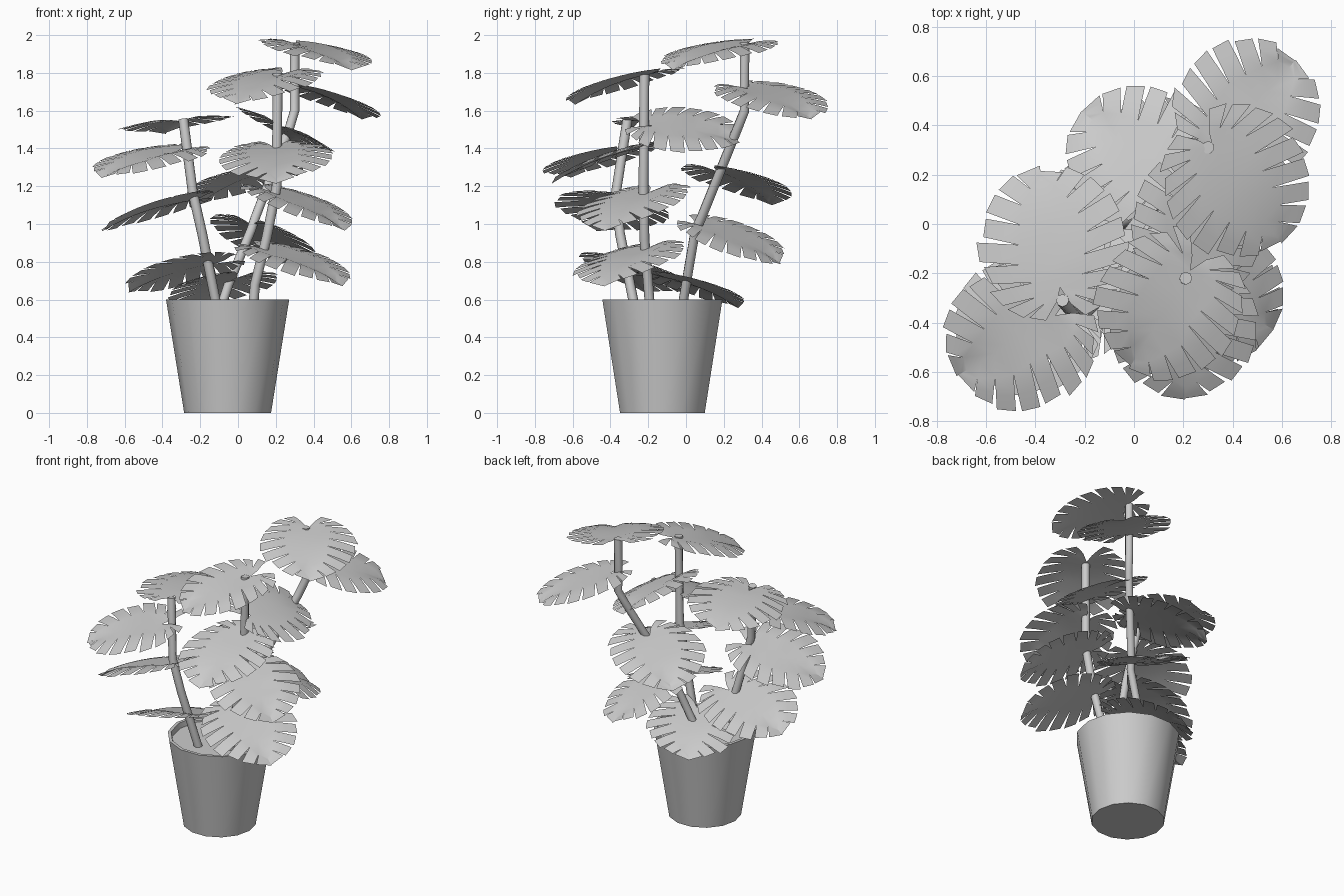
import bpy, bmesh, math, random
from mathutils import Vector, Matrix

if "Cube" in bpy.data.objects:
    bpy.data.objects.remove(bpy.data.objects["Cube"])

random.seed(4)


def make_object(name, bm, smooth=35):
    me = bpy.data.meshes.new(name)
    bm.to_mesh(me)
    bm.free()
    ob = bpy.data.objects.new(name, me)
    bpy.context.collection.objects.link(ob)
    bpy.ops.object.select_all(action='DESELECT')
    ob.select_set(True)
    bpy.context.view_layer.objects.active = ob
    bpy.ops.object.shade_smooth_by_angle(angle=math.radians(smooth))
    return ob


def lathe(name, profile, center, sides):
    bm = bmesh.new()
    rings = []
    for r, z in profile:
        rings.append([bm.verts.new((center[0] + r * math.cos(2 * math.pi * i / sides),
                                    center[1] + r * math.sin(2 * math.pi * i / sides), z))
                      for i in range(sides)])
    for a, b in zip(rings, rings[1:]):
        for i in range(sides):
            j = (i + 1) % sides
            bm.faces.new((a[i], a[j], b[j], b[i]))
    bm.faces.new(rings[0][::-1])   # bottom
    bm.faces.new(rings[-1])        # soil
    return make_object(name, bm)


# Tapered pot with a thin rim and the soil just below it
lathe("pot", [(0.23, 0), (0.326, 0.6), (0.305, 0.6), (0.298, 0.565)], (-0.055, -0.125), 14)


# Stems: round bars along a few bend points
def stem(name, pts, radius=0.026):
    cu = bpy.data.curves.new(name, 'CURVE')
    cu.dimensions = '3D'
    cu.bevel_depth = radius
    cu.bevel_resolution = 2
    cu.use_fill_caps = True
    sp = cu.splines.new('POLY')
    sp.points.add(len(pts) - 1)
    for p, co in zip(sp.points, pts):
        p.co = (*co, 1)
        p.radius = 1
    ob = bpy.data.objects.new(name, cu)
    bpy.context.collection.objects.link(ob)


stem("stem_left", [(-0.11, -0.27, 0.55), (-0.19, -0.35, 0.95), (-0.24, -0.37, 1.17), (-0.29, -0.31, 1.555)])
stem("stem_right", [(0.08, -0.19, 0.55), (0.09, -0.2, 0.68), (0.15, -0.22, 0.92),
                    (0.205, -0.225, 1.2), (0.21, -0.22, 1.8)])
stem("stem_back", [(-0.09, -0.02, 0.56), (-0.05, 0.0, 0.68), (0.07, 0.05, 0.97), (0.09, 0.08, 1.03),
                   (0.27, 0.27, 1.5), (0.3, 0.31, 1.6), (0.3, 0.31, 1.96)])


# Split leaf: u runs base to tip, v sideways, centred on the blade
def leaf(name, center, heading, slope, size=1.0, fingers=9):
    bm = bmesh.new()

    def vert(p):
        u, v = p
        z = 0.018 - 0.3 * (u * u + v * v) - 0.12 * max(0, u) ** 2 - 0.02 * math.exp(-(v / 0.04) ** 2)
        return bm.verts.new((u, v, z))

    def rim(t, k=1.0):
        return Vector((0.325 * math.cos(t), 0.305 * math.sin(t))) * k

    def rib(t):
        return Vector((0.27 - 0.44 * min(1, t / math.radians(125)), 0))

    end = math.radians(168)
    for side in (1, -1):
        ts = [end * (i / fingers) ** 0.95 for i in range(fingers + 1)]
        flip = Vector((1, side))
        ribs = [vert(rib(t)) for t in ts]
        inner2d = [rib(t).lerp(rim(t), random.uniform(0.36, 0.5)) for t in ts]
        inner = [vert(p * flip) for p in inner2d]
        for i in range(fingers):
            d = ts[i + 1] - ts[i]
            g0 = 0 if i == 0 else 0.12
            sweep = -0.12 * d
            t0, t1 = ts[i] + d * g0, ts[i + 1] - d * 0.12
            k = random.uniform(0.95, 1.03)
            if i:
                t0, t1 = t0 + sweep, t1 + sweep
            o0, o1 = rim(t0, k), rim(t1, k * 0.98)
            m0 = inner2d[i].lerp(o0, 0.55)
            m1 = inner2d[i + 1].lerp(o1, 0.55)
            a, b, c, e = (vert(p * flip) for p in (m0, m1, o0, o1))
            quads = [(ribs[i], inner[i], inner[i + 1], ribs[i + 1]),
                     (inner[i], a, b, inner[i + 1]), (a, c, e, b)]
            for q in quads:
                bm.faces.new(q if side == 1 else q[::-1])
    bmesh.ops.remove_doubles(bm, verts=bm.verts, dist=0.0005)
    bmesh.ops.dissolve_degenerate(bm, dist=0.0001, edges=bm.edges)

    # Tilt the blade to its slope and turn it to its heading
    n = Vector((-slope[0], -slope[1], 1)).normalized()
    f = Vector((heading[0], heading[1], 0))
    f = (f - n * f.dot(n)).normalized()
    s = n.cross(f)
    rot = Matrix((f, s, n)).transposed().to_4x4()
    bmesh.ops.transform(bm, verts=bm.verts,
                        matrix=Matrix.Translation(center) @ rot @ Matrix.Scale(size, 4))
    bmesh.ops.recalc_face_normals(bm, faces=bm.faces)
    if sum(fc.normal.z for fc in bm.faces) < 0:
        bmesh.ops.reverse_faces(bm, faces=bm.faces)
    make_object(name, bm, 60)


# Leaves: blade centre, heading, slope in x and y
leaves = [
    ((0.42, 0.17, 1.925), (0.12, -0.16), (-0.17, 0.14)),
    ((0.46, 0.45, 1.68), (0.16, 0.16), (-0.28, -0.12)),
    ((0.14, -0.33, 1.76), (-0.08, -0.13), (0.12, 0.24)),
    ((0.25, -0.02, 1.51), (0.04, 0.2), (-0.45, -0.05)),
    ((-0.33, -0.09, 1.545), (-0.04, 0.22), (0.11, -0.04)),
    ((-0.46, -0.46, 1.36), (-0.2, -0.13), (0.15, 0.2)),
    ((0.2, -0.41, 1.36), (0.0, -0.2), (0.04, 0.32)),
    ((-0.42, -0.39, 1.09), (-0.2, -0.04), (0.3, -0.15)),
    ((0.03, 0.27, 1.24), (-0.15, 0.12), (0.2, -0.22)),
    ((0.32, -0.28, 1.12), (0.16, -0.1), (-0.3, 0.22)),
    ((0.13, 0.24, 0.94), (0.08, 0.2), (-0.33, -0.3)),
    ((0.29, -0.3, 0.82), (0.18, -0.1), (-0.25, 0.25)),
    ((-0.28, -0.27, 0.76), (-0.2, 0.05), (0.2, -0.28)),
    ((-0.08, 0.03, 0.68), (-0.08, 0.15), (0.15, -0.25)),
]
for i, (c, h, sl) in enumerate(leaves):
    leaf(f"leaf_{i + 1:02d}", c, h, sl, 0.96 if i in (3, 10, 13) else 1.0)
